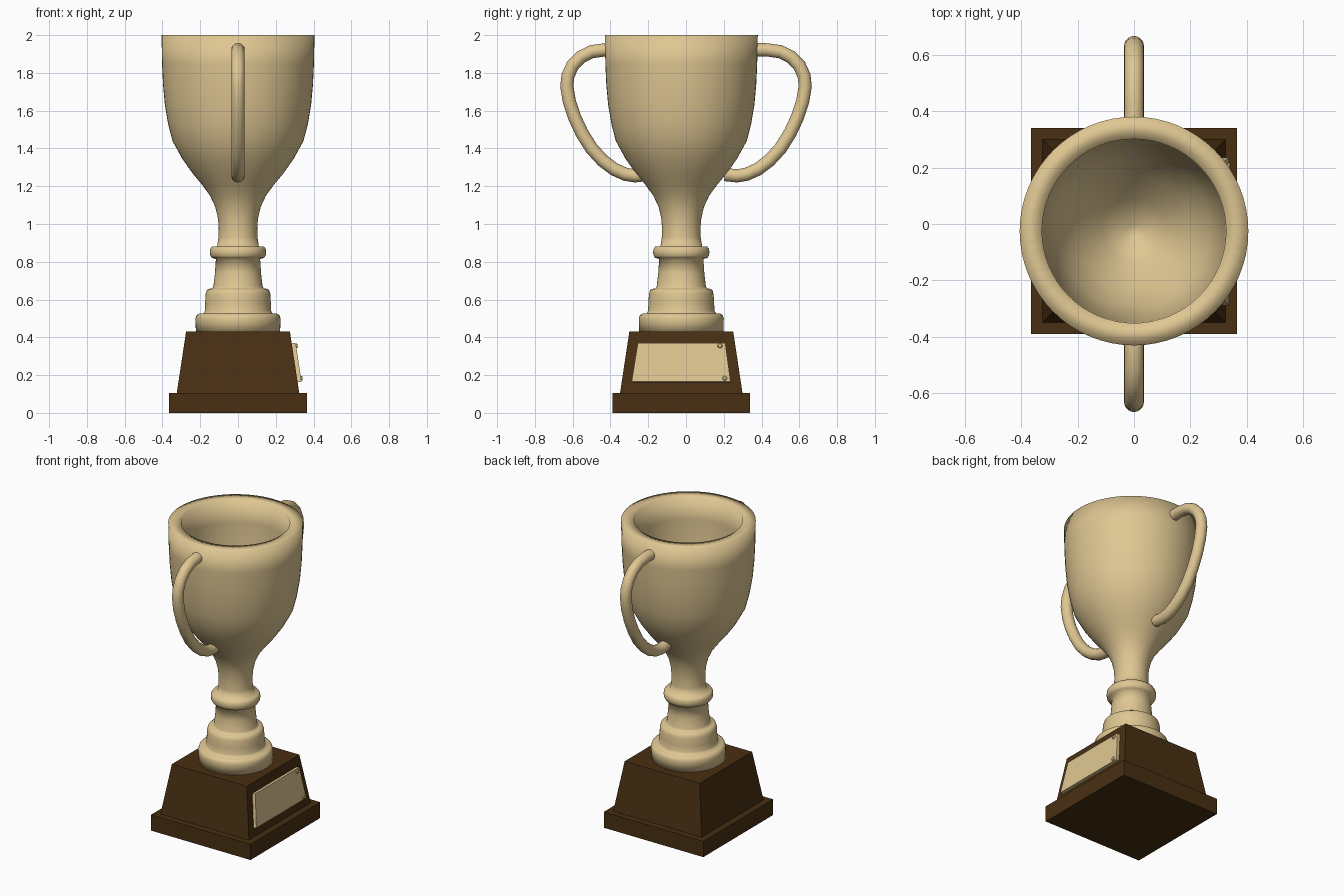
import bpy, bmesh, math
from mathutils import Vector

if "Cube" in bpy.data.objects:
    bpy.data.objects.remove(bpy.data.objects["Cube"])

CY = -0.025  # the cup and plinth sit slightly forward of the handles


def material(name, rgb):
    m = bpy.data.materials.new(name)
    m.diffuse_color = (*rgb, 1)
    m.use_nodes = True
    m.node_tree.nodes["Principled BSDF"].inputs["Base Color"].default_value = m.diffuse_color
    return m


GOLD = material("pale_gold", (0.74, 0.57, 0.29))
WOOD = material("dark_wood", (0.066, 0.029, 0.006))


def make_object(name, bm, mat, smooth):
    bmesh.ops.recalc_face_normals(bm, faces=bm.faces)
    for f in bm.faces:
        f.smooth = smooth
    mesh = bpy.data.meshes.new(name)
    bm.to_mesh(mesh)
    bm.free()
    mesh.materials.append(mat)
    ob = bpy.data.objects.new(name, mesh)
    bpy.context.collection.objects.link(ob)
    return ob


def loft(name, rings, mat, smooth=False):
    """Skin closed rings of points, capping both ends."""
    bm = bmesh.new()
    rows = [[bm.verts.new(p) for p in ring] for ring in rings]
    n = len(rows[0])
    for a, b in zip(rows, rows[1:]):
        for i in range(n):
            j = (i + 1) % n
            bm.faces.new((a[i], a[j], b[j], b[i]))
    bm.faces.new(rows[0][::-1])
    bm.faces.new(rows[-1])
    return make_object(name, bm, mat, smooth)


def square(h, z):
    return [(x * h, y * h + CY, z) for x, y in ((-1, -1), (1, -1), (1, 1), (-1, 1))]


def circle(r, z, n=64):
    return [(r * math.cos(2 * math.pi * i / n), CY + r * math.sin(2 * math.pi * i / n), z)
            for i in range(n)]


# wooden plinth
loft("base_slab", [square(0.365, 0), square(0.365, 0.105)], WOOD)
loft("plinth", [square(0.325, 0.1), square(0.275, 0.43)], WOOD)

# turned cup: stepped foot, stem, ring, bowl outside, rim, bowl inside
profile = [
    (0.223, 0.425), (0.225, 0.50), (0.219, 0.518), (0.205, 0.526), (0.183, 0.527),
    (0.176, 0.54), (0.174, 0.58), (0.171, 0.63), (0.165, 0.65), (0.154, 0.657), (0.136, 0.658),
    (0.130, 0.67), (0.122, 0.74), (0.117, 0.815),
    (0.138, 0.820), (0.147, 0.834), (0.149, 0.85), (0.147, 0.867), (0.138, 0.880),
    (0.110, 0.882), (0.103, 0.93), (0.102, 0.98), (0.106, 1.03), (0.120, 1.09),
    (0.148, 1.15), (0.192, 1.21), (0.242, 1.27), (0.295, 1.345), (0.347, 1.44),
    (0.370, 1.53), (0.387, 1.63), (0.397, 1.74), (0.402, 1.85), (0.405, 2.0),
    (0.326, 2.0), (0.325, 1.85), (0.318, 1.70), (0.300, 1.55), (0.270, 1.43),
    (0.205, 1.32), (0.115, 1.22), (0.023, 1.14),
]
loft("cup", [circle(r, z) for r, z in profile], GOLD, True)

# pair of bent handles, mirrored front to back
path = [(0.365, 1.922), (0.43, 1.922), (0.50, 1.912), (0.555, 1.885), (0.60, 1.84),
        (0.625, 1.785), (0.631, 1.73), (0.618, 1.65), (0.59, 1.565), (0.55, 1.48),
        (0.50, 1.40), (0.44, 1.335), (0.38, 1.29), (0.32, 1.263), (0.27, 1.255), (0.205, 1.262)]
for name, side in (("back_handle", 1), ("front_handle", -1)):
    pts = [Vector((0, side * y, z)) for y, z in path]
    rings = []
    for i, p in enumerate(pts):
        t = (pts[min(i + 1, len(pts) - 1)] - pts[max(i - 1, 0)]).normalized()
        u = Vector((1, 0, 0))
        v = t.cross(u)
        rings.append([p + 0.035 * (u * math.cos(a) + v * math.sin(a))
                      for a in (2 * math.pi * k / 20 for k in range(20))])
    handle = loft(name, rings, GOLD, True)
    for f in handle.data.polygons:
        if len(f.vertices) > 4:
            f.use_smooth = False


# name plate on the sloping right side
slope = (0.325 - 0.275) / 0.33
out = Vector((1, 0, slope)).normalized()


def on_side(y, z, lift):
    return Vector((0.325 - slope * (z - 0.1), y, z)) + out * lift


corners = [(-0.288, 0.162), (0.236, 0.162), (0.208, 0.368), (-0.255, 0.368)]
loft("plate", [[on_side(y, z, d) for y, z in corners] for d in (-0.005, 0.021)], GOLD)

# two screws at the rear end of the plate
for i, (y, z) in enumerate(((0.205, 0.18), (0.18, 0.352))):
    c = on_side(y, z, 0)
    up = out.cross(Vector((0, 1, 0)))
    rings = [[c + out * d + r * (Vector((0, 1, 0)) * math.cos(a) + up * math.sin(a))
              for a in (2 * math.pi * k / 16 for k in range(16))]
             for r, d in ((0.013, 0.015), (0.013, 0.025), (0.008, 0.029))]
    loft(f"screw_{i + 1}", rings, GOLD)
